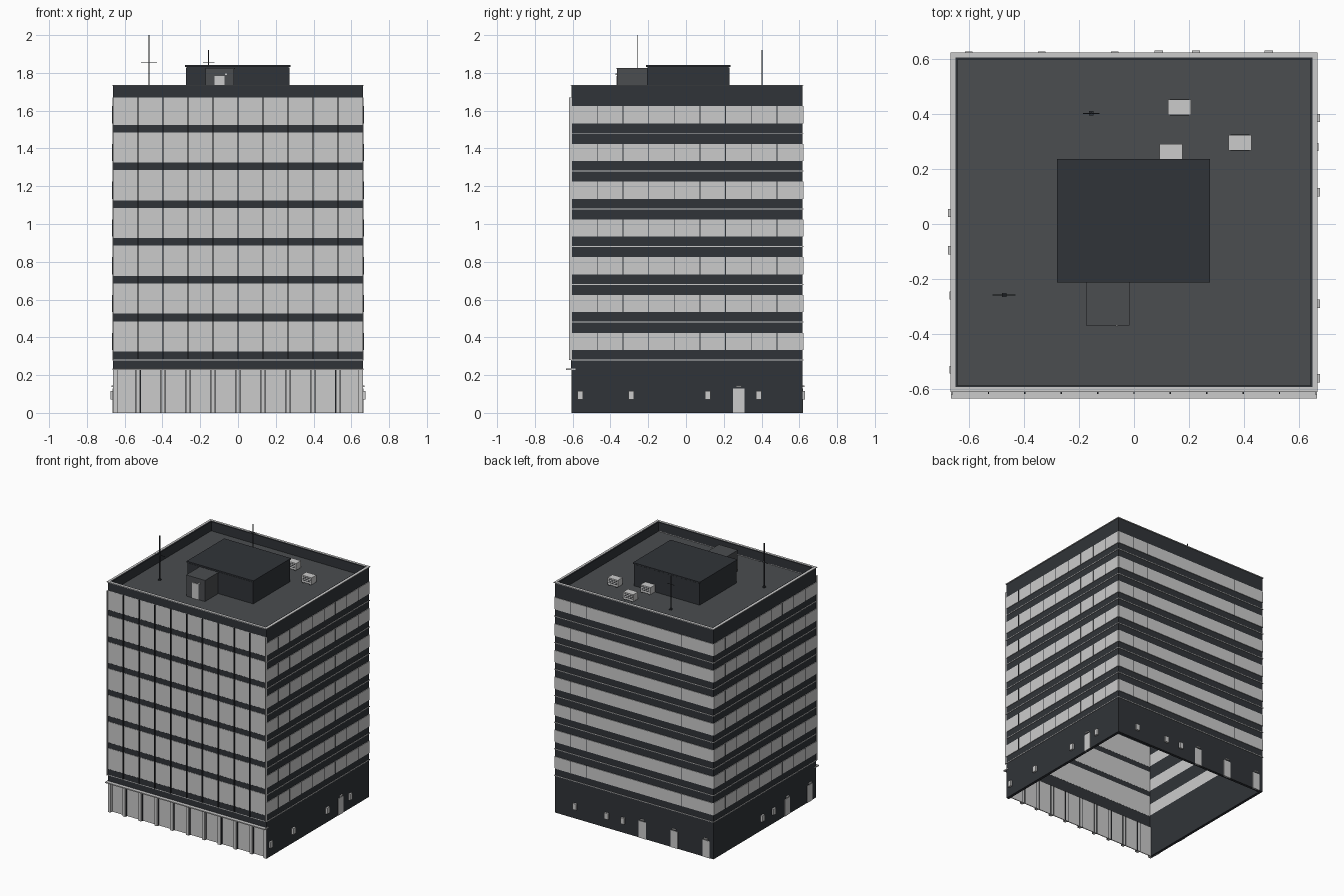
import bpy, bmesh
from mathutils import Vector

if "Cube" in bpy.data.objects:
    bpy.data.objects.remove(bpy.data.objects["Cube"])

def material(name, rgb):
    m = bpy.data.materials.new(name)
    m.diffuse_color = (*rgb, 1)
    m.use_nodes = True
    m.node_tree.nodes["Principled BSDF"].inputs["Base Color"].default_value = m.diffuse_color
    return m

DARK = material("dark_cladding", (0.03, 0.034, 0.04))
DECK = material("roof_grey", (0.07, 0.075, 0.08))

def boxes(name, items, mat=None):
    """One object from boxes given as (x0, x1, y0, y1, z0, z1)."""
    bm = bmesh.new()
    for x0, x1, y0, y1, z0, z1 in items:
        vs = bmesh.ops.create_cube(bm, size=1)["verts"]
        size = Vector((x1 - x0, y1 - y0, z1 - z0))
        mid = Vector((x0 + x1, y0 + y1, z0 + z1)) / 2
        for v in vs:
            v.co = mid + v.co * size
    me = bpy.data.meshes.new(name)
    bm.to_mesh(me)
    bm.free()
    if mat:
        me.materials.append(mat)
    ob = bpy.data.objects.new(name, me)
    bpy.context.collection.objects.link(ob)
    return ob

X, YF, YB, T = 0.661, -0.605, 0.617, 0.02   # wall faces and thickness

def panel(side, a0, a1, z0, z1, out=0.0, depth=T):
    """Box on a facade: a = position along it, out = protrusion."""
    if side == "front":
        return (a0, a1, YF - out, YF - out + depth, z0, z1)
    if side == "back":
        return (a0, a1, YB + out - depth, YB + out, z0, z1)
    if side == "right":
        return (X + out - depth, X + out, a0, a1, z0, z1)
    return (-X - out, -X - out + depth, a0, a1, z0, z1)

def ring(o, t, z0, z1):
    """Four boxes running round the building, overhang o, width t."""
    x, f, b = X + o, YF - o, YB + o
    return [(-x, x, f, f + t, z0, z1), (-x, x, b - t, b, z0, z1),
            (-x, -x + t, f + t, b - t, z0, z1), (x - t, x, f + t, b - t, z0, z1)]

FLOORS = range(7)
BAY = 2 * X / 10
e = 0.002
span = {"back": (-X + e, X - e), "left": (YF, YB), "right": (YF, YB)}

# Dark cladding and window strips on the sides and back
walls, glass, bars = [], [], []
for s, (a0, a1) in span.items():
    edges = [0] + [z + 0.2 * k for k in FLOORS for z in (0.333, 0.424)] + [1.735]
    for z0, z1 in zip(edges[::2], edges[1::2]):
        walls.append(panel(s, a0, a1, z0, z1))
    if s == "back":
        marks = [X - BAY, X - 2 * BAY, -X + 2 * BAY]
    else:
        marks = [YF + (YB - YF) * i / 9 for i in range(1, 9)]
    for k in FLOORS:
        z0, z1 = 0.333 + 0.2 * k, 0.424 + 0.2 * k
        glass.append(panel(s, a0, a1, z0, z1, 0.004, T + 0.004))
        bars += [panel(s, m - 0.002, m + 0.002, z0, z1, 0.0055, 0.004) for m in marks]
boxes("side_and_back_walls", walls, DARK)
boxes("side_and_back_windows", glass)
boxes("window_bars", bars, DARK)

# Front facade: spandrels, tall windows, fins
w = X - e
spandrels = [panel("front", -w, w, 0.285 + 0.2 * k, 0.325 + 0.2 * k, 0.003) for k in FLOORS]
spandrels += [panel("front", -w, w, 0.235, 0.285, 0.003), panel("front", -w, w, 1.67, 1.735, 0.001)]
boxes("front_spandrels", spandrels, DARK)
boxes("front_windows", [panel("front", -w, w, 0.325 + 0.2 * k, (0.485 if k < 6 else 0.47) + 0.2 * k, 0.002)
                        for k in FLOORS])
boxes("front_fins", [panel("front", -X + i * BAY - 0.0025, -X + i * BAY + 0.0025, 0.285, 1.67, 0.013, 0.02)
                     for i in range(1, 10)], DARK)
boxes("front_edge_fins", [panel("front", s * X - 0.003, s * X + 0.003, 0.28, 1.67, 0.015, 0.016)
                          for s in (-1, 1)])

# Recessed shopfront with columns, and the canopy over it
boxes("shopfront_glass", [panel("front", -X + T, X - T, 0, 0.235, -0.02, 0.006)])
boxes("shopfront_columns", [panel("front", -X + i * BAY - 0.011, -X + i * BAY + 0.011, 0, 0.235, -0.001, 0.026)
                            for i in range(1, 10)]
      + [panel("front", s * (X - 0.011) - 0.011, s * (X - 0.011) + 0.011, 0, 0.235, 0.001, 0.022) for s in (-1, 1)])
boxes("shopfront_bars", [panel("front", -X + i * BAY + d - 0.0015, -X + i * BAY + d + 0.0015, 0, 0.235, -0.012, 0.018)
                         for i in range(1, 10) for d in (-0.0125, 0.0125)], DARK)
boxes("entrance_canopy", [(-X - 0.004, X + 0.004, -0.634, YF + 0.02, 0.228, 0.236)])

# Thin ledges at each floor, parapet cap, roof deck
boxes("floor_ledges", [b for k in FLOORS for b in ring(0.004, 0.01, 0.278 + 0.2 * k, 0.283 + 0.2 * k)])
boxes("parapet_cap", ring(0.006, 0.018, 1.732, 1.737))
boxes("roof_deck", [(-X + 0.01, X - 0.01, YF + 0.01, YB - 0.01, 1.65, 1.665)], DECK)

# Ground-floor doors, their hoods, and wall vents
doors = {"right": [0.28], "left": [-0.26, -0.53], "back": [-0.07, -0.335, -0.6]}
vents = {"right": [-0.56, -0.29, 0.115, 0.385], "left": [0.04, -0.095], "back": [0.09, 0.225, 0.49]}
boxes("service_doors", [panel(s, a - 0.03, a + 0.03, 0, 0.128, 0.003, 0.01) for s in doors for a in doors[s]])
boxes("door_hoods", [panel(s, a - 0.014, a + 0.014, 0.136, 0.144, 0.01, 0.012) for s in doors for a in doors[s]])
boxes("wall_vents", [panel(s, a - 0.015, a + 0.015, 0.07, 0.116, 0.014, 0.02) for s in vents for a in vents[s]])

# Rooftop plant room and stair exit
boxes("plant_room", [(-0.275, 0.272, -0.207, 0.23, 1.66, 1.828)], DARK)
boxes("plant_room_cap", [(-0.28, 0.277, -0.212, 0.236, 1.832, 1.842), (-0.27, 0.267, -0.2, 0.225, 1.825, 1.834)], DARK)
boxes("stair_exit", [(-0.172, -0.02, -0.365, -0.205, 1.66, 1.82)], DECK)
boxes("stair_exit_cap", [(-0.175, -0.017, -0.368, -0.205, 1.82, 1.826)], DECK)
boxes("stair_exit_door", [(-0.125, -0.072, -0.369, -0.36, 1.665, 1.783)])
boxes("stair_exit_lamp", [(-0.068, -0.058, -0.372, -0.362, 1.788, 1.796)])

# Air conditioning units on feet with a fan cover
units = [(0.165, 0.424), (0.135, 0.262), (0.385, 0.295)]
boxes("cooling_units", [(x - 0.042, x + 0.042, y - 0.028, y + 0.028, 1.67, 1.722) for x, y in units])
boxes("cooling_unit_feet", [(x + d - 0.006, x + d + 0.006, y - 0.028, y + 0.028, 1.663, 1.671)
                            for x, y in units for d in (-0.03, 0.03)], DARK)
boxes("cooling_unit_grilles", [(x - 0.034, x + 0.034, y - 0.0295, y + 0.0295, z, z + 0.004)
                               for x, y in units for z in (1.685, 1.697, 1.709)], DARK)

# Antennas with cross bars and base plates
masts = []
for x, y, top, bar, half in [(-0.472, -0.258, 2.0, 1.852, 0.042), (-0.155, 0.402, 1.92, 1.855, 0.03)]:
    r = 0.0025
    masts += [(x - r, x + r, y - r, y + r, 1.66, top),
              (x - half, x + half, y - 0.0015, y + 0.0015, bar, bar + 0.003),
              (x - 0.008, x + 0.008, y - 0.008, y + 0.008, 1.66, 1.672)]
boxes("antennas", masts, DARK)
